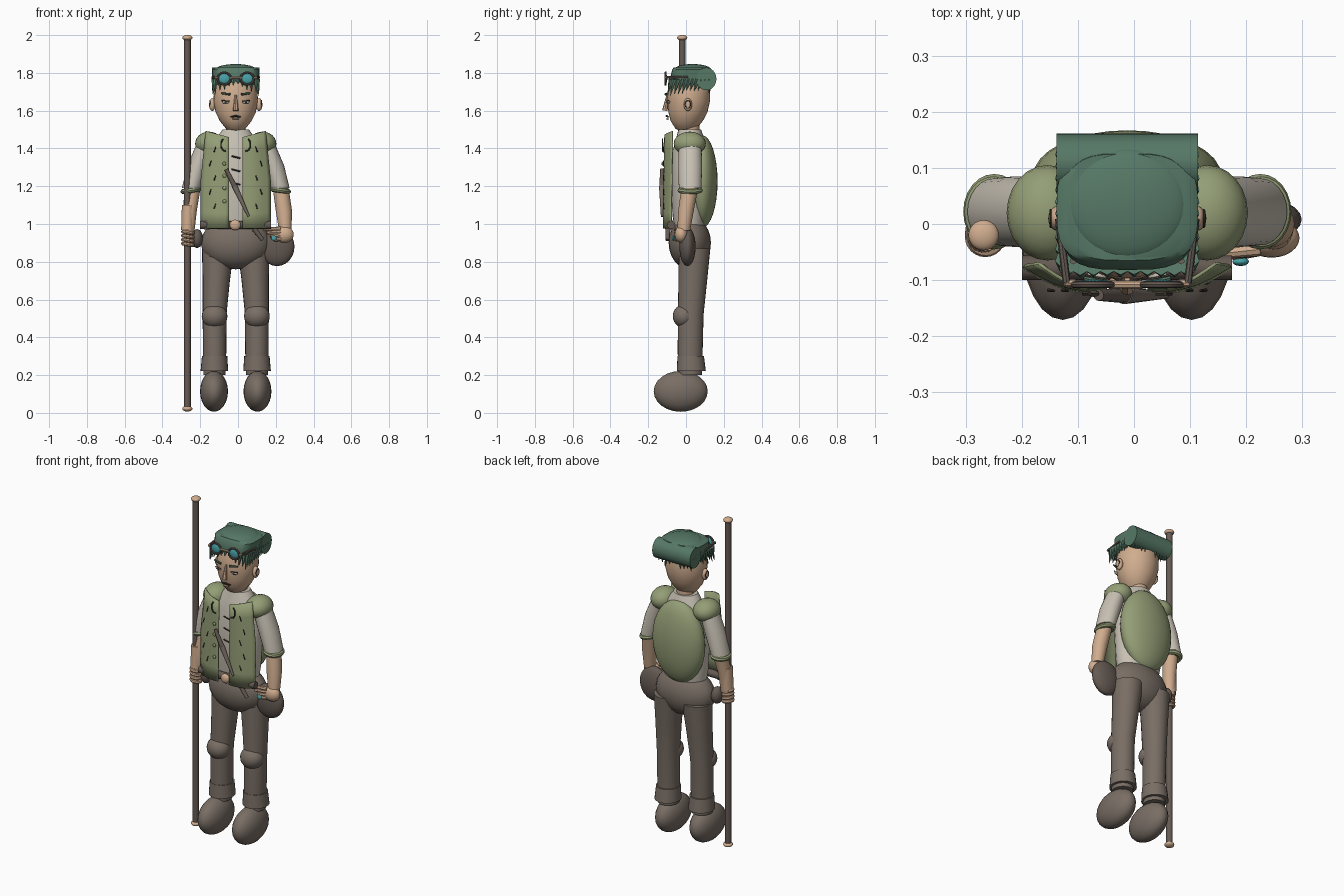
import bpy, bmesh, math, random
from mathutils import Vector

random.seed(4)
CX = -0.012  # body centre line


def material(name, rgb):
    m = bpy.data.materials.new(name)
    lin = [((c / 255 + 0.055) / 1.055) ** 2.4 for c in rgb]
    m.diffuse_color = (*lin, 1)
    return m


OLIVE = material("olive cloth", (148, 158, 118))
BROWN = material("grey brown cloth", (121, 110, 101))
DARK = material("dark leather", (101, 90, 83))
SHIRT = material("off white shirt", (200, 193, 180))
SKIN = material("skin", (208, 173, 143))
HAIR = material("green hair", (86, 120, 102))
TEAL = material("teal glass", (72, 163, 168))
INK = material("dark line", (62, 56, 50))


def finish(name, bm, mat):
    bmesh.ops.recalc_face_normals(bm, faces=bm.faces)
    me = bpy.data.meshes.new(name)
    bm.to_mesh(me)
    bm.free()
    me.materials.append(mat)
    ob = bpy.data.objects.new(name, me)
    bpy.context.collection.objects.link(ob)
    return ob


def ball(name, c, r, mat, rot=(0, 0, 0), n=24):
    bm = bmesh.new()
    bmesh.ops.create_uvsphere(bm, u_segments=n, v_segments=n // 2, radius=1)
    ob = finish(name, bm, mat)
    ob.location, ob.scale, ob.rotation_euler = c, r, rot
    return ob


def loft(name, rings, mat, n=24, e=1.0):
    """Stack of horizontal oval rings (x, y, z, rx, ry), squarer as e falls."""
    bm = bmesh.new()
    loops = []
    for x, y, z, rx, ry in rings:
        loop = []
        for i in range(n):
            a = 2 * math.pi * i / n
            c, s = math.cos(a), math.sin(a)
            loop.append(bm.verts.new((x + rx * math.copysign(abs(c) ** e, c),
                                      y + ry * math.copysign(abs(s) ** e, s), z)))
        loops.append(loop)
    for a, b in zip(loops, loops[1:]):
        for i in range(n):
            bm.faces.new((a[i], a[(i + 1) % n], b[(i + 1) % n], b[i]))
    bm.faces.new(loops[0])
    bm.faces.new(loops[-1])
    return finish(name, bm, mat)


def rod(name, p, q, r0, r1, mat, n=12):
    p, q = Vector(p), Vector(q)
    bm = bmesh.new()
    bmesh.ops.create_cone(bm, cap_ends=True, segments=n, radius1=r0, radius2=r1, depth=(q - p).length)
    ob = finish(name, bm, mat)
    ob.location = (p + q) / 2
    ob.rotation_euler = (q - p).to_track_quat('Z', 'Y').to_euler()
    return ob


def ring(name, c, R, r, mat, rot=(0, 0, 0), scale=(1, 1, 1)):
    bpy.ops.mesh.primitive_torus_add(major_radius=R, minor_radius=r, major_segments=24,
                                     minor_segments=8, location=c, rotation=rot)
    ob = bpy.context.object
    ob.name, ob.scale = name, scale
    ob.data.materials.append(mat)
    return ob


# Staff with end knobs
rod("staff", (-0.268, -0.02, 0.02), (-0.268, -0.02, 1.985), 0.018, 0.018, DARK, 20)
for z in (0.022, 1.986):
    ball("staff_knob", (-0.268, -0.02, z), (0.027, 0.027, 0.015), SKIN)

# Legs and feet
for s in (-1, 1):
    def X(d):
        return CX + s * d
    ball("foot", (X(0.115), -0.028, 0.114), (0.074, 0.143, 0.108), BROWN)
    loft("trouser_cuff", [(X(0.113), 0.028, 0.222, 0.073, 0.077),
                          (X(0.112), 0.025, 0.302, 0.067, 0.07)], BROWN)
    loft("trouser_leg", [(X(0.113), 0.022, 0.2, 0.058, 0.062),
                         (X(0.112), 0.022, 0.32, 0.062, 0.066),
                         (X(0.112), 0.025, 0.52, 0.063, 0.068),
                         (X(0.103), 0.036, 0.70, 0.072, 0.076),
                         (X(0.094), 0.045, 0.87, 0.085, 0.084)], BROWN)
    ball("knee_pad", (X(0.112), -0.008, 0.512), (0.068, 0.062, 0.063), BROWN)

# Hips, belt and buckle
ball("hips", (CX, 0.02, 0.9), (0.184, 0.112, 0.14), BROWN)
rod("belt", (-0.2, -0.078, 0.995), (0.175, -0.078, 0.995), 0.022, 0.022, DARK)
ball("buckle", (-0.015, -0.1, 0.995), (0.029, 0.016, 0.028), SKIN)

# Shirt and neck
loft("shirt", [(CX, 0.02, 0.93, 0.12, 0.075), (CX, 0.02, 1.05, 0.14, 0.092),
               (CX, 0.02, 1.22, 0.148, 0.1), (CX, 0.022, 1.38, 0.14, 0.095),
               (CX, 0.022, 1.45, 0.105, 0.075), (CX, 0.02, 1.5, 0.07, 0.06)], SHIRT)
rod("neck", (CX, 0.02, 1.45), (CX, 0.02, 1.56), 0.052, 0.05, SKIN, 20)

# Shell shaped back pack
ball("back_shell", (CX, 0.085, 1.225), (0.168, 0.082, 0.245), OLIVE, n=32)


def vest_y(t):
    return -0.078 - 0.042 * math.sin(min(1, t * 1.35) * math.pi / 2)


# Curved free standing vest panels with solid thickness
for s in (-1, 1):
    bm = bmesh.new()
    grid = []
    for j in range(7):
        v = j / 6
        outer = 0.184 - 0.026 * max(0, v - 0.5) * 2
        row = []
        for i in range(9):
            t = i / 8
            row.append(bm.verts.new((CX + s * (outer + (0.036 - outer) * t), vest_y(t) + 0.008 * v,
                                     0.975 + (0.505 + 0.012 * (1 - t) - 0.02 * t) * v)))
        grid.append(row)
    for a, b in zip(grid, grid[1:]):
        for i in range(8):
            bm.faces.new((a[i], a[i + 1], b[i + 1], b[i]))
    panel = finish("vest_panel", bm, OLIVE)
    mod = panel.modifiers.new("thickness", 'SOLIDIFY')
    mod.thickness, mod.offset = 0.006, 0
    # Stitches down the outer edge, and a loop by the collar
    for k in range(5):
        z = 1.08 + 0.075 * k
        x = CX + s * (0.115 + 0.025 * (k % 2))
        rod("stitch", (x, -0.118, z), (x - s * 0.01, -0.119, z + 0.03), 0.0035, 0.002, INK, 6)
    for k in range(4):
        a, b = [math.radians(60 - 40 * (k + d)) for d in (0, 1)]
        rod("collar_loop", *[(CX + s * (0.055 + 0.024 * math.cos(t)), -0.124, 1.42 + 0.035 * math.sin(t))
                             for t in (a, b)], 0.004, 0.004, INK, 6)
for z in (1.32, 1.255, 1.19, 1.12):
    ball("button", (-0.072, -0.124, z), (0.01, 0.006, 0.01), OLIVE, n=12)
for z in (1.36, 1.29, 1.22):
    rod("shirt_lace", (-0.035, -0.085, z), (0.012, -0.085, z - 0.012), 0.004, 0.004, INK, 6)

# Slung dagger and hanging strap
rod("dagger", (-0.063, -0.127, 1.29), (-0.018, -0.127, 1.2), 0.01, 0.014, DARK)
rod("dagger_blade", (-0.018, -0.127, 1.2), (0.057, -0.127, 1.04), 0.016, 0.006, BROWN)
rod("belt_strap", (0.085, -0.095, 0.975), (0.13, -0.098, 0.915), 0.014, 0.01, DARK)

# Shoulders, sleeves and sleeve bands
for s in (-1, 1):
    def X(d):
        return CX + s * d
    ball("shoulder", (X(0.142), 0.02, 1.425), (0.073, 0.085, 0.064), OLIVE)
    loft("sleeve", [(X(0.235), 0.022, 1.19, 0.05, 0.06), (X(0.2), 0.022, 1.31, 0.056, 0.063),
                    (X(0.155), 0.022, 1.43, 0.05, 0.06)], SHIRT)
    ring("sleeve_band", (X(0.237), 0.022, 1.178), 0.042, 0.014, OLIVE,
         (0, s * 0.15, 0), (1, 1.2, 1))

# Right arm with relaxed hand and ringed finger
loft("forearm", [(0.25, -0.012, 0.965, 0.033, 0.034), (0.243, 0.0, 1.07, 0.043, 0.041),
                 (0.226, 0.02, 1.19, 0.042, 0.045)], SKIN)
ball("hand", (0.245, -0.025, 0.945), (0.05, 0.035, 0.045), SKIN)
for k in range(4):
    z = 0.975 - 0.018 * k
    rod("finger", (0.225, -0.045, z), (0.135 + 0.018 * k, -0.055, z - 0.004), 0.012, 0.009, SKIN, 8)
ball("ring_gem", (0.19, -0.067, 0.925), (0.015, 0.008, 0.014), TEAL, n=12)

# Left arm with hand around the staff
loft("forearm", [(-0.262, -0.012, 0.95, 0.03, 0.03), (-0.255, -0.005, 1.07, 0.037, 0.038),
                 (-0.24, 0.02, 1.19, 0.042, 0.045)], SKIN)
loft("bracer", [(-0.268, -0.015, 0.968, 0.033, 0.036), (-0.265, -0.01, 1.1, 0.032, 0.038)], SKIN)
for k in range(4):
    ring("gripping_finger", (-0.265, -0.022, 0.955 - 0.021 * k), 0.027, 0.01, SKIN, (0, 0.15, 0))

# Hip pouches
ball("large_pouch", (0.207, 0.008, 0.88), (0.092, 0.043, 0.103), DARK)
ball("small_pouch", (-0.217, 0.01, 0.923), (0.032, 0.04, 0.05), DARK)
rod("belt_tube", (-0.165, -0.085, 0.97), (-0.165, -0.085, 1.02), 0.014, 0.014, DARK)

# Head
loft("head", [(CX, 0, 1.487, 0.022, 0.025), (CX, 0, 1.505, 0.052, 0.056),
              (CX, 0.004, 1.545, 0.084, 0.085), (CX, 0.01, 1.59, 0.106, 0.103),
              (CX, 0.014, 1.65, 0.118, 0.113), (CX, 0.016, 1.72, 0.114, 0.112),
              (CX, 0.02, 1.78, 0.09, 0.09)], SKIN, 32)

# Face features
for s in (-1, 1):
    def X(d):
        return CX + s * d
    ball("ear", (X(0.124), 0.01, 1.632), (0.017, 0.022, 0.034), SKIN)
    ring("inner_ear", (X(0.136), 0.01, 1.634), 0.014, 0.003, INK, (0, math.pi / 2, 0), (1.4, 1, 1))
    rod("eyebrow", (X(0.03), -0.108, 1.687), (X(0.078), -0.096, 1.692), 0.007, 0.004, HAIR, 8)
    ball("eye", (X(0.054), -0.092, 1.645), (0.019, 0.008, 0.008), SHIRT, n=12)
    ball("pupil", (X(0.054), -0.098, 1.645), (0.006, 0.005, 0.007), INK, n=12)
    rod("eyelid", (X(0.034), -0.1, 1.651), (X(0.075), -0.092, 1.653), 0.003, 0.003, INK, 6)
    rod("upper_lip", (CX, -0.103, 1.572), (X(0.028), -0.093, 1.566), 0.006, 0.003, INK, 8)
    # Goggles
    gx = CX + s * 0.061
    ball("goggle_lens", (gx, -0.107, 1.77), (0.03, 0.008, 0.026), TEAL)
    ring("goggle_rim", (gx, -0.108, 1.77), 0.032, 0.006, DARK, (math.pi / 2, 0, 0), (1.08, 1, 1))
    rod("goggle_arm", (X(0.093), -0.105, 1.772), (X(0.112), -0.105, 1.776), 0.007, 0.007, SKIN, 8)
    rod("goggle_strap", (X(0.108), -0.105, 1.776), (X(0.122), 0.01, 1.776), 0.007, 0.007, DARK, 8)
rod("goggle_bridge", (-0.045, -0.108, 1.775), (0.021, -0.108, 1.775), 0.007, 0.007, SKIN, 8)
rod("nose", (CX, -0.112, 1.6), (CX, -0.098, 1.685), 0.015, 0.005, SKIN, 8)
rod("lower_lip", (-0.028, -0.098, 1.556), (0.004, -0.098, 1.556), 0.006, 0.006, SKIN, 8)

# Hair cap, rounded crown, and roll at the back
loft("hair_cap", [(CX, 0.022, 1.735, 0.118, 0.104), (CX, 0.022, 1.78, 0.122, 0.104),
                  (CX, 0.027, 1.818, 0.126, 0.1), (CX, 0.03, 1.828, 0.11, 0.095)], HAIR, 32, 0.6)
ball("hair_crown", (CX, 0.035, 1.815), (0.11, 0.1, 0.032), HAIR, n=32)
bm = bmesh.new()
bmesh.ops.create_cone(bm, cap_ends=True, segments=24, radius1=1, radius2=1, depth=0.252)
roll = finish("hair_roll", bm, HAIR)
roll.location, roll.rotation_euler, roll.scale = (CX, 0.108, 1.768), (0, math.pi / 2, 0), (0.06, 0.053, 1)

# Hanging strands along the sides, back and brow
for k in range(10):
    y = -0.075 + 0.021 * k
    for s in (-1, 1):
        tip = 1.685 + 0.004 * k + random.uniform(-0.008, 0.01)
        rod("side_strand", (CX + s * 0.114, y + 0.012, 1.765), (CX + s * 0.12, y - 0.008, tip), 0.015, 0.001, HAIR, 6)
    x = CX - 0.108 + 0.024 * k
    rod("back_strand", (x, 0.125, 1.76), (x, 0.122, 1.69 + random.uniform(-0.01, 0.012)), 0.018, 0.001, HAIR, 6)
    drop = 0.05 * abs(x - CX) / 0.108
    rod("brow_strand", (x, -0.078, 1.765), (x, -0.094, 1.735 - drop + random.uniform(0, 0.012)), 0.014, 0.001, HAIR, 6)

# Smooth shading with crisp edges
bpy.ops.object.select_all(action='SELECT')
bpy.context.view_layer.objects.active = bpy.context.selected_objects[0]
bpy.ops.object.shade_smooth_by_angle(angle=math.radians(40))
